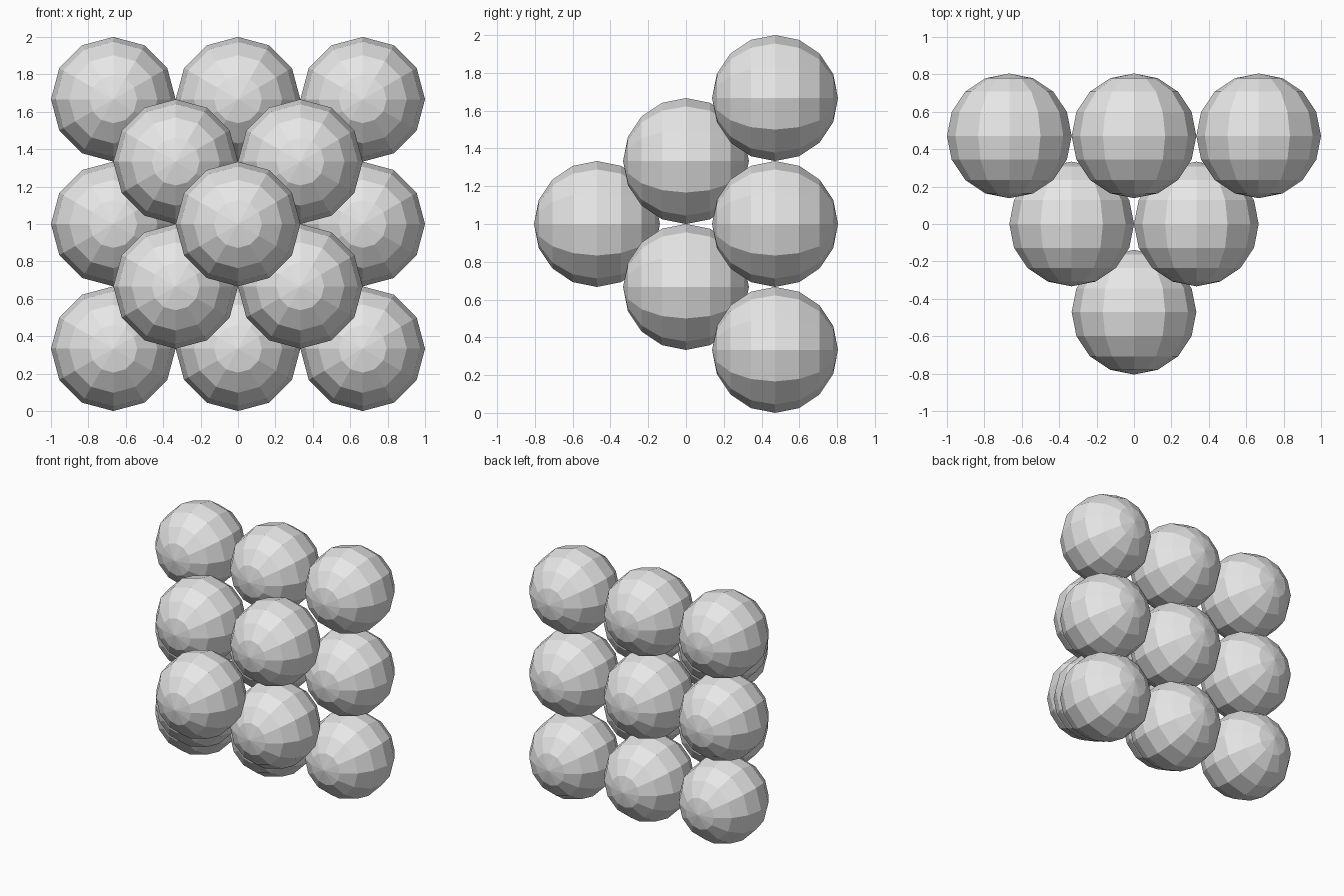
import bpy
import math

if "Cube" in bpy.data.objects:
    bpy.data.objects.remove(bpy.data.objects["Cube"])

R = 1 / 3                      # ball radius
STEP = R * math.sqrt(2)        # distance between stacked layers

grey = bpy.data.materials.new("plain_grey")
grey.diffuse_color = (0.8, 0.8, 0.8, 1)
grey.use_nodes = True
grey.node_tree.nodes["Principled BSDF"].inputs["Base Color"].default_value = grey.diffuse_color


def ball(name, x, y, z):
    # faceted ball with its poles facing front and back
    bpy.ops.mesh.primitive_uv_sphere_add(
        segments=12, ring_count=8, radius=R,
        location=(x, y, z), rotation=(math.pi / 2, 0, 0))
    obj = bpy.context.object
    obj.name = name
    obj.data.materials.append(grey)


# Square layers of 3x3, 2x2 and 1 ball, nested from back to front
for layer, (label, count) in enumerate((("back", 3), ("middle", 2), ("front", 1))):
    y = STEP * (1 - layer)
    for row in range(count):
        for col in range(count):
            x = (2 * col - count + 1) * R
            z = 1 + (2 * row - count + 1) * R
            ball(f"{label}_ball_{row + 1}_{col + 1}", x, y, z)
